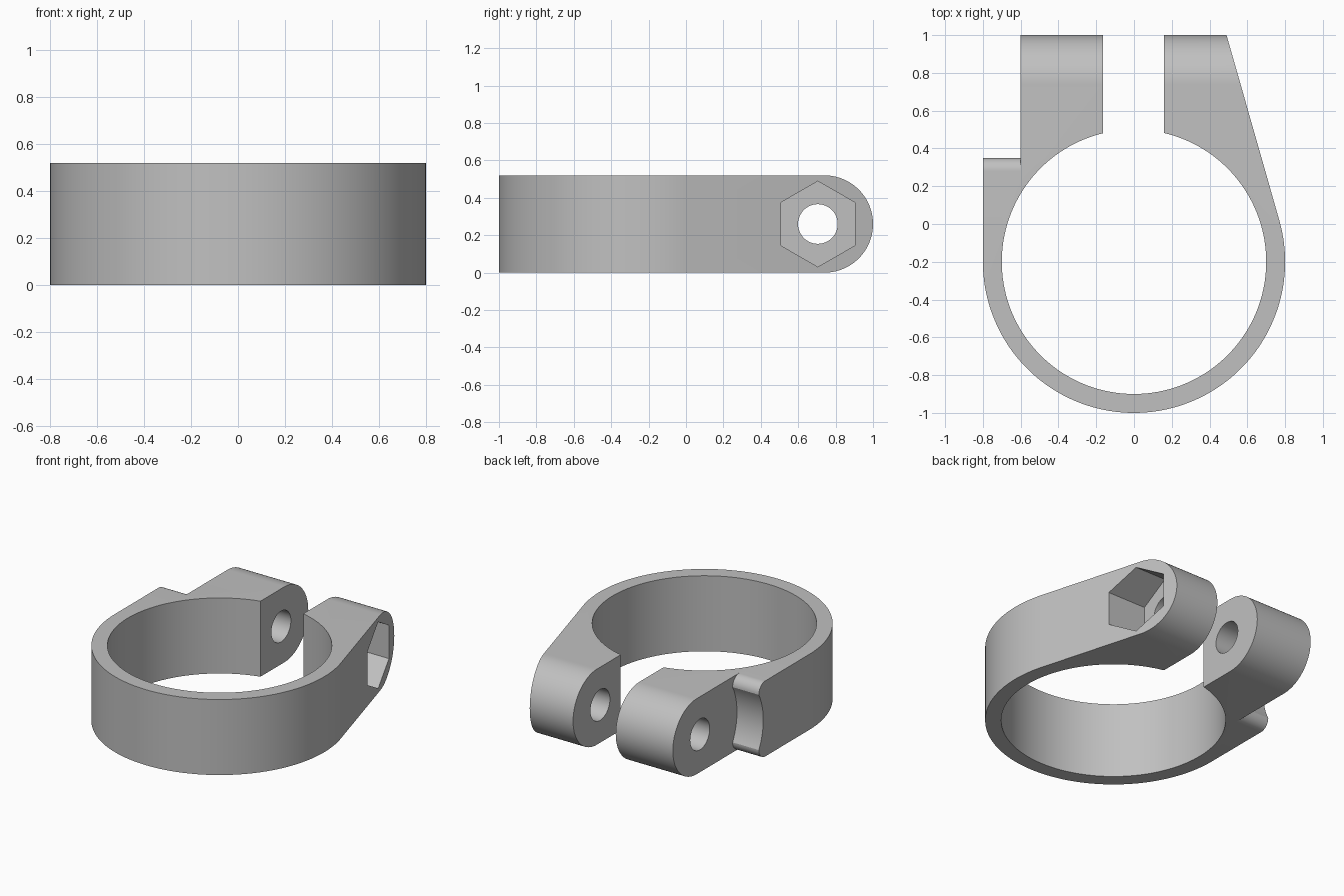
import bpy, bmesh
from math import sin, cos, acos, atan2, hypot, pi, radians

if "Cube" in bpy.data.objects:
    bpy.data.objects.remove(bpy.data.objects["Cube"], do_unlink=True)

RING_Y, R_OUT, R_IN = -0.2, 0.8, 0.7     # clamp ring
HEIGHT = 0.52
MID = HEIGHT / 2
BOLT_Y = 0.705                           # bolt axis runs along x
OVER = 1.1                               # overshoot trimmed by the side profile


def arc(cx, cy, r, a0, a1, n):
    """Points on an arc between two angles in radians."""
    return [(cx + r * cos(a0 + (a1 - a0) * i / n),
             cy + r * sin(a0 + (a1 - a0) * i / n)) for i in range(n + 1)]


def prism(name, outline, lo, hi, axis):
    """Extrude an xy outline along z, or a yz outline along x."""
    bm = bmesh.new()
    place = (lambda p: (lo, *p)) if axis == 'X' else (lambda p: (*p, lo))
    face = bm.faces.new([bm.verts.new(place(p)) for p in outline])
    new = bmesh.ops.extrude_face_region(bm, geom=[face])["geom"]
    step = (hi - lo, 0, 0) if axis == 'X' else (0, 0, hi - lo)
    bmesh.ops.translate(bm, vec=step,
                        verts=[v for v in new if isinstance(v, bmesh.types.BMVert)])
    bmesh.ops.recalc_face_normals(bm, faces=bm.faces)
    mesh = bpy.data.meshes.new(name)
    bm.to_mesh(mesh)
    bm.free()
    obj = bpy.data.objects.new(name, mesh)
    bpy.context.collection.objects.link(obj)
    return obj


def combine(body, tool, operation):
    """Apply a boolean and remove the helper."""
    tool.hide_render = True
    mod = body.modifiers.new(tool.name, 'BOOLEAN')
    mod.operation, mod.object, mod.solver = operation, tool, 'EXACT'
    bpy.context.view_layer.objects.active = body
    bpy.ops.object.modifier_apply(modifier=mod.name)
    bpy.data.objects.remove(tool, do_unlink=True)


# Plan outline: open ring, slanted lug on the left, square lug on the right
tip_x, tip_y = 0.49, 1.0 - RING_Y
tangent = atan2(tip_y, tip_x) - acos(R_OUT / hypot(tip_x, tip_y))
tx, ty = R_OUT * cos(tangent), RING_Y + R_OUT * sin(tangent)
slant_x = tx + (tip_x - tx) * (OVER - ty) / (1.0 - ty)
gap_l, gap_r = 0.16, -0.165
plan = [(-R_OUT, OVER)]
plan += arc(0, RING_Y, R_OUT, pi, 2 * pi + tangent, 112)
plan += [(slant_x, OVER), (gap_l, OVER)]
plan += arc(0, RING_Y, R_IN, acos(gap_l / R_IN), acos(gap_r / R_IN) - 2 * pi, 128)
plan += [(gap_r, OVER)]
clamp = prism("clamp_body", plan, -0.1, HEIGHT + 0.1, 'Z')

mat = bpy.data.materials.new("plain_grey")
mat.use_nodes = True
mat.diffuse_color = (0.53, 0.53, 0.53, 1)
mat.node_tree.nodes["Principled BSDF"].inputs["Base Color"].default_value = mat.diffuse_color
clamp.data.materials.append(mat)

# Side profile with rounded lug ends
side = [(-1.2, HEIGHT), (-1.2, 0)] + arc(1 - MID, MID, MID, -pi / 2, pi / 2, 48)
combine(clamp, prism("side_profile", side, -1.2, 1.2, 'X'), 'INTERSECT')

# Bolt head clearance: hollow shoulder with rounded top and bottom edges
fillet = 0.07
shoulder_y = 0.28
rise = MID - fillet
run = BOLT_Y - shoulder_y - fillet
half = atan2(rise, run)
lower = arc(shoulder_y, fillet, fillet, -pi / 2, 0, 12)
hollow = arc(BOLT_Y, MID, hypot(rise, run), pi + half, pi - half, 24)
upper = [(y, HEIGHT - z) for y, z in reversed(lower)]
notch = [(1.2, -0.1), (shoulder_y, -0.1)] + lower + hollow[1:-1] + upper
notch += [(shoulder_y, HEIGHT + 0.1), (1.2, HEIGHT + 0.1)]
combine(clamp, prism("head_clearance", notch, -1.2, -0.6, 'X'), 'DIFFERENCE')

# Hexagonal nut pocket, then the bolt hole through both lugs
pocket = arc(BOLT_Y, MID, 0.229, pi / 2, pi / 2 + 2 * pi, 6)[:-1]
combine(clamp, prism("nut_pocket", pocket, 0.34, 1.2, 'X'), 'DIFFERENCE')
hole = arc(BOLT_Y, MID, 0.106, 0, 2 * pi, 48)[:-1]
combine(clamp, prism("bolt_hole", hole, -1.2, 1.2, 'X'), 'DIFFERENCE')

# Smooth curves, sharp corners
bpy.ops.object.select_all(action='DESELECT')
clamp.select_set(True)
bpy.context.view_layer.objects.active = clamp
bpy.ops.object.shade_smooth_by_angle(angle=radians(30))
